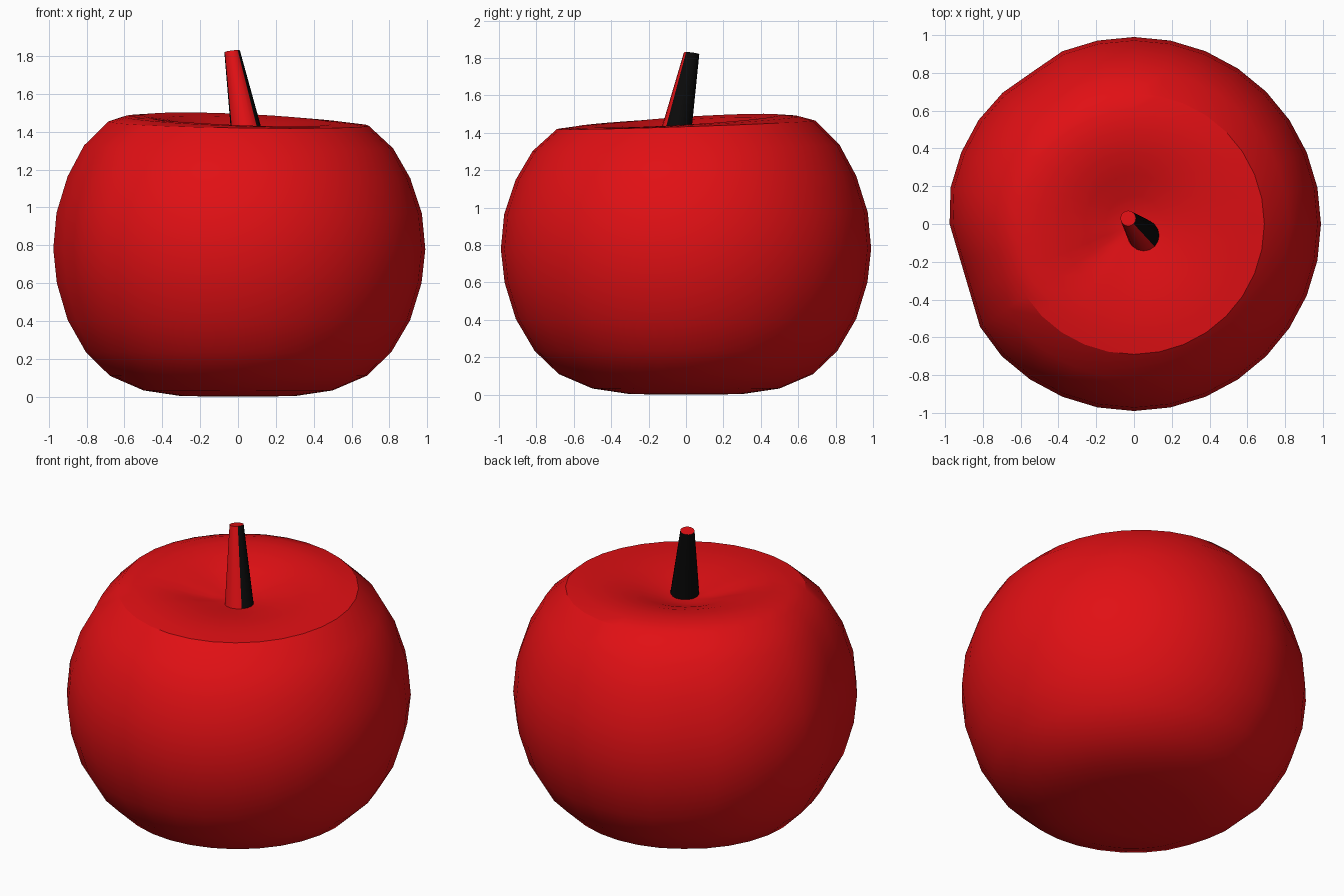
import bpy, bmesh, math
from mathutils import Vector

if "Cube" in bpy.data.objects:
    bpy.data.objects.remove(bpy.data.objects["Cube"])


def material(name, rgb):
    m = bpy.data.materials.new(name)
    m.diffuse_color = (*rgb, 1)
    m.use_nodes = True
    m.node_tree.nodes["Principled BSDF"].inputs["Base Color"].default_value = m.diffuse_color
    return m


red = material("red_skin", (0.75, 0.005, 0.007))
black = material("black_bark", (0.003, 0.003, 0.003))


def finish(bm, name, mats, angle):
    bmesh.ops.recalc_face_normals(bm, faces=bm.faces)
    me = bpy.data.meshes.new(name)
    bm.to_mesh(me)
    bm.free()
    for m in mats:
        me.materials.append(m)
    me.shade_smooth()
    me.set_sharp_from_angle(angle=math.radians(angle))
    ob = bpy.data.objects.new(name, me)
    bpy.context.collection.objects.link(ob)
    return ob


def bridge(bm, rings):
    for lo, hi in zip(rings, rings[1:]):
        n = len(lo)
        for i in range(n):
            j = (i + 1) % n
            bm.faces.new((lo[i], lo[j], hi[j], hi[i]))


# Flattened spots on the skin: (middle angle, half width) in degrees
FLATS = [(196.5, 19), (125, 12)]


def skin_radius(r, deg):
    for mid, half in FLATS:
        d = abs(deg - mid)
        if d < half:
            f = math.cos(math.radians(half)) / math.cos(math.radians(d))
            r *= 1 - (1 - f) * (r / 0.99) ** 3
    return r


# Apple body: outer profile up to the rim
SEG = 32
OUTER = [(0.3, 0.003), (0.5, 0.033), (0.68, 0.11), (0.81, 0.235), (0.91, 0.405),
         (0.97, 0.6), (0.99, 0.78), (0.972, 0.97), (0.91, 1.16), (0.82, 1.32),
         (0.69, 1.443)]
# Hollow top: radius, height, lean of the ring, depth of the groove
INNER = [(0.6, 1.460, 0.036, 0.0), (0.5, 1.465, 0.037, 0.004),
         (0.38, 1.452, 0.032, 0.012), (0.26, 1.425, 0.02, 0.018),
         (0.15, 1.392, 0.008, 0.01), (0.07, 1.375, 0.002, 0.0)]

bm = bmesh.new()
rings = []
for r, z in OUTER:
    ring = []
    for i in range(SEG):
        deg = i * 360 / SEG
        a = math.radians(deg)
        rr = skin_radius(r, deg)
        x, y = rr * math.cos(a), rr * math.sin(a)
        tilt = (z / 1.443) ** 5 * (0.033 * y - 0.015 * x)
        ring.append(bm.verts.new((x, y, z + tilt)))
    rings.append(ring)
for r, z, lean, groove in INNER:
    ring = []
    for i in range(SEG):
        deg = i * 360 / SEG
        a = math.radians(deg)
        dz = lean * math.cos(a - math.radians(125))
        dz -= groove * math.exp(-((deg - 218) / 16) ** 2)
        ring.append(bm.verts.new((r * math.cos(a), r * math.sin(a), z + dz)))
    rings.append(ring)
bridge(bm, rings)
for ring, z in ((rings[0], 0.0), (rings[-1], 1.372)):
    centre = bm.verts.new((0, 0, z))
    for i in range(SEG):
        bm.faces.new((ring[i], ring[(i + 1) % SEG], centre))
finish(bm, "apple_body", [red], 30)

# Leaning, tapered stem with one red side and a red tip
SIDES = 16
bm = bmesh.new()
rings = []
for centre, r in ((Vector((0.052, -0.062, 1.36)), 0.085),
                  (Vector((-0.031, 0.03, 1.825)), 0.041)):
    ring = []
    for i in range(SIDES):
        a = 2 * math.pi * i / SIDES
        x, y = r * math.cos(a), r * math.sin(a)
        ring.append(bm.verts.new(centre + Vector((x, y, 0.12 * (x - y)))))
    rings.append(ring)
bridge(bm, rings)
bm.faces.ensure_lookup_table()
for i, f in enumerate(bm.faces):
    f.material_index = 1 if 9 <= i < 14 else 0
for ring in rings:
    bm.faces.new(ring).material_index = 1
finish(bm, "stem", [black, red], 40)
